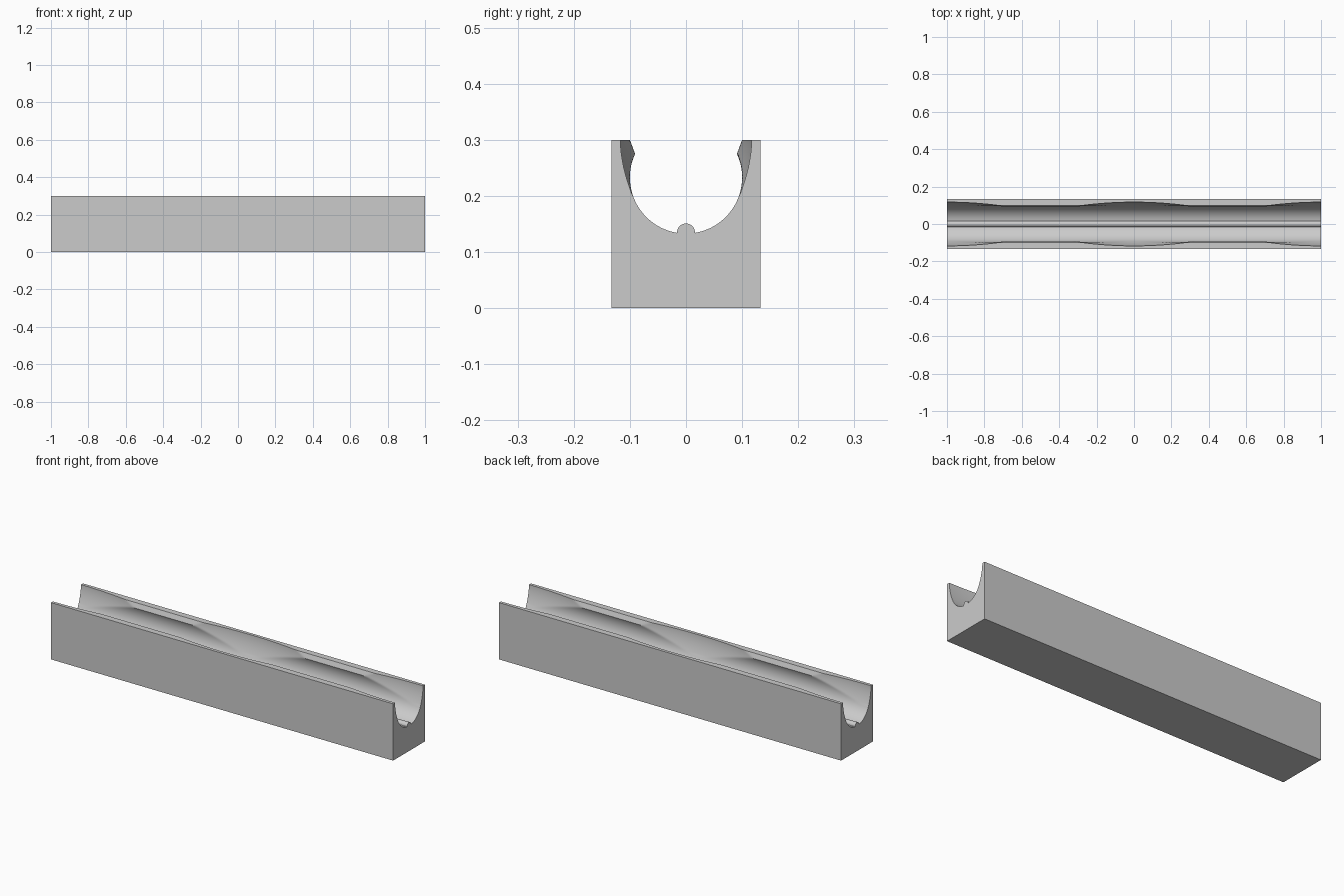
import bpy, bmesh, math

if "Cube" in bpy.data.objects:
    bpy.data.objects.remove(bpy.data.objects["Cube"], do_unlink=True)

LENGTH, HALF_W, HEIGHT = 2.0, 0.133, 0.3
BORE, AXIS_Z = 0.1, 0.233          # round channel
RIDGE, RIDGE_Z = 0.016, 0.135      # bead along the channel floor
LIP_Z, FLARE_Z = 0.275, 0.205      # snap lip, start of the flared walls
STEPS = 200


def wall(x, z):
    """Half width of the channel at height z: snap lip or flared cut, whichever is wider."""
    if z <= LIP_Z:
        grip = math.sqrt(BORE ** 2 - (z - AXIS_Z) ** 2)
    else:
        lip = math.sqrt(BORE ** 2 - (LIP_Z - AXIS_Z) ** 2)
        grip = lip + (BORE - lip) * (z - LIP_Z) / (HEIGHT - LIP_Z)
    t = abs(x - round(x))
    flare = 0.117 - 0.02 * ((HEIGHT - z) / (HEIGHT - FLARE_Z)) ** 1.8
    return max(grip, flare - 0.017 * (t / 0.27) ** 2)


def half_section(x):
    """Points from the ridge crest up the wall and round to the base corner."""
    pts = [(RIDGE * math.sin(a), RIDGE_Z + RIDGE * math.cos(a))
           for a in (math.pi / 2 * i / 8 for i in range(9))]
    start, end = math.asin(0.0165 / BORE), math.acos((AXIS_Z - FLARE_Z) / BORE)
    for i in range(20):
        a = start + (end - start) * i / 20
        pts.append((BORE * math.sin(a), AXIS_Z - BORE * math.cos(a)))
    for low, high, n in ((FLARE_Z, LIP_Z, 14), (LIP_Z, HEIGHT, 5)):
        for i in range(n):
            z = low + (high - low) * i / n
            pts.append((wall(x, z), z))
    pts.append((wall(x, HEIGHT), HEIGHT))
    return pts + [(HALF_W, HEIGHT), (HALF_W, 0)]


# Loft the section along the length
bm = bmesh.new()
rings = []
for s in range(STEPS + 1):
    x = LENGTH * (s / STEPS - 0.5)
    half = half_section(x)
    loop = half + [(-y, z) for y, z in reversed(half[1:])]
    rings.append([bm.verts.new((x, y, z)) for y, z in loop])
for a, b in zip(rings, rings[1:]):
    for i in range(len(a)):
        j = (i + 1) % len(a)
        bm.faces.new((a[i], a[j], b[j], b[i]))
bm.faces.new(rings[0])
bm.faces.new(rings[-1])
bmesh.ops.recalc_face_normals(bm, faces=bm.faces)

mesh = bpy.data.meshes.new("channel_clip")
bm.to_mesh(mesh)
bm.free()
clip = bpy.data.objects.new("channel_clip", mesh)
bpy.context.collection.objects.link(clip)

# Plain grey plastic
grey = bpy.data.materials.new("light_grey")
grey.use_nodes = True
colour = (0.6, 0.6, 0.6, 1)
grey.diffuse_color = colour
grey.node_tree.nodes["Principled BSDF"].inputs["Base Color"].default_value = colour
mesh.materials.append(grey)

bpy.context.view_layer.objects.active = clip
clip.select_set(True)
bpy.ops.object.shade_smooth_by_angle(angle=math.radians(25))
